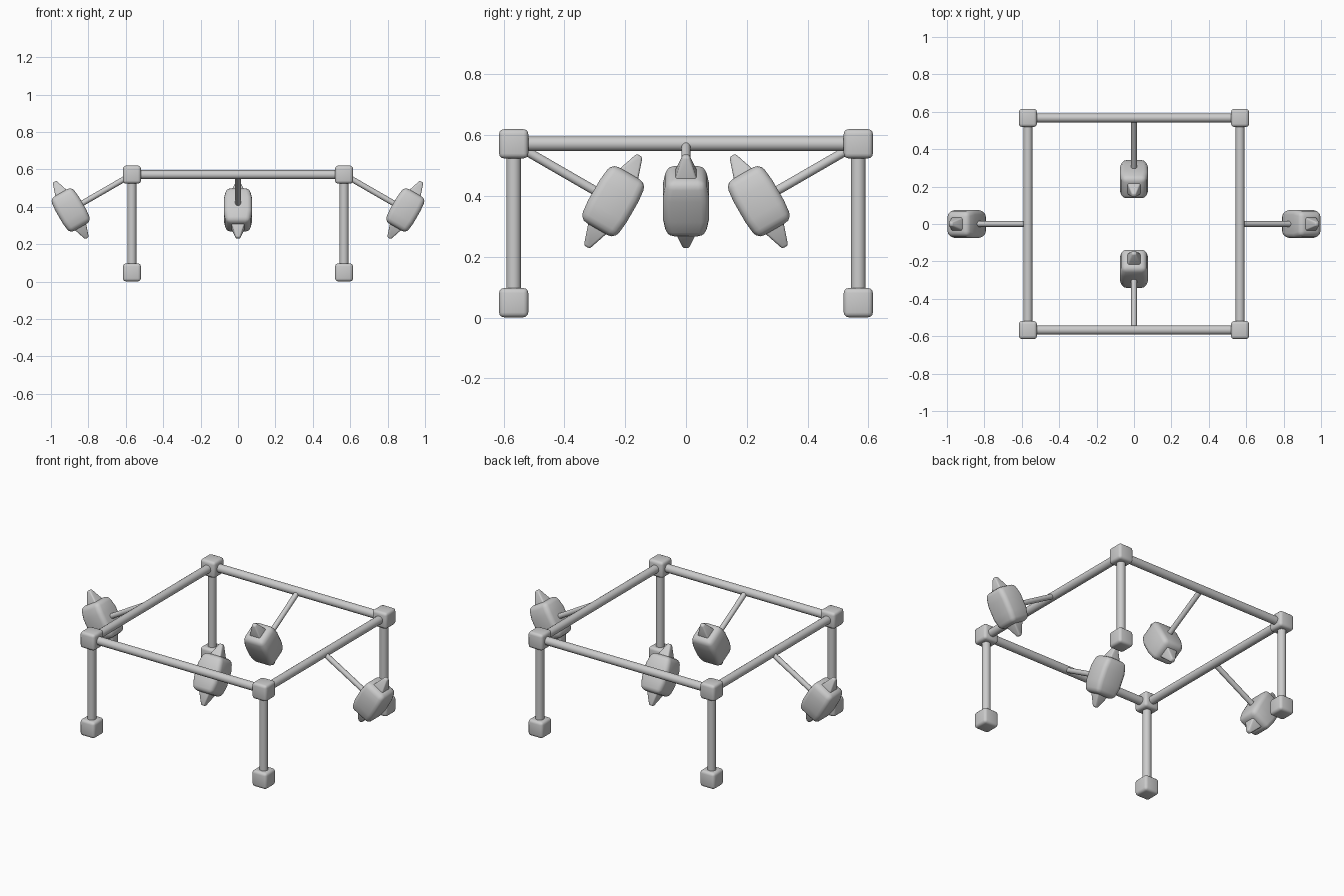
import bpy, bmesh, math
from mathutils import Matrix, Vector

if "Cube" in bpy.data.objects:
    bpy.data.objects.remove(bpy.data.objects["Cube"])

grey = bpy.data.materials.new("light_grey")
grey.diffuse_color = (0.6, 0.6, 0.6, 1)
grey.use_nodes = True
grey.node_tree.nodes["Principled BSDF"].inputs["Base Color"].default_value = grey.diffuse_color

SPAN = 0.567      # distance of frame bars from the centre
TOP = 0.572       # height of the frame bars
FOOT = 0.049      # height of the foot block centres


def finish(name, bm, matrix=Matrix()):
    bmesh.ops.recalc_face_normals(bm, faces=bm.faces)
    mesh = bpy.data.meshes.new(name)
    bm.to_mesh(mesh)
    bm.free()
    mesh.materials.append(grey)
    for p in mesh.polygons:
        p.use_smooth = True
    mesh.set_sharp_from_angle(angle=math.radians(40))
    obj = bpy.data.objects.new(name, mesh)
    obj.matrix_world = matrix
    bpy.context.collection.objects.link(obj)
    return obj


def stack(name, sections, bevel, matrix=Matrix()):
    """Rounded block lofted through rectangles (z, half width, half depth)."""
    bm = bmesh.new()
    rings = [[bm.verts.new((sx * w, sy * d, z))
              for sx, sy in ((-1, -1), (1, -1), (1, 1), (-1, 1))]
             for z, w, d in sections]
    for a, b in zip(rings, rings[1:]):
        for i in range(4):
            j = (i + 1) % 4
            bm.faces.new((a[i], a[j], b[j], b[i]))
    bm.faces.new(rings[0][::-1])
    bm.faces.new(rings[-1])
    bmesh.ops.recalc_face_normals(bm, faces=bm.faces)
    sharp = [e for e in bm.edges if e.calc_face_angle(0) > math.radians(40)]
    bmesh.ops.bevel(bm, geom=sharp, offset=bevel, segments=3, profile=0.5,
                    affect='EDGES', clamp_overlap=True)
    return finish(name, bm, matrix)


def rod(name, a, b, radius):
    a, b = Vector(a), Vector(b)
    bm = bmesh.new()
    bmesh.ops.create_cone(bm, cap_ends=True, segments=16, radius1=radius,
                          radius2=radius, depth=(b - a).length)
    rot = (b - a).to_track_quat('Z', 'Y').to_matrix().to_4x4()
    return finish(name, bm, Matrix.Translation((a + b) / 2) @ rot)


# Corner blocks, feet and legs
H = 0.048
for sx in (-1, 1):
    for sy in (-1, 1):
        x, y = sx * SPAN, sy * SPAN
        for name, z in (("corner_block", TOP), ("foot_block", FOOT)):
            stack(name, [(-H, H, H), (H, H, H)], 0.016,
                  Matrix.Translation((x, y, z)))
        rod("leg", (x, y, FOOT), (x, y, TOP), 0.024)

# Top frame bars
for s in (-1, 1):
    rod("side_bar", (s * SPAN, -SPAN, TOP), (s * SPAN, SPAN, TOP), 0.024)
    rod("cross_bar", (-SPAN, s * SPAN, TOP), (SPAN, s * SPAN, TOP), 0.024)

# Four spiked heads on slanted arms: front and back point in, sides point out
ARM = 0.378
for x, y, turn in ((0, -SPAN, 0), (0, SPAN, 180), (SPAN, 0, -90), (-SPAN, 0, 90)):
    base = (Matrix.Translation((x, y, TOP))
            @ Matrix.Rotation(math.radians(turn), 4, 'Z')
            @ Matrix.Rotation(math.radians(-30), 4, 'X'))
    rod("arm", base @ Vector((0, 0, 0)), base @ Vector((0, ARM, 0)), 0.015)
    m = base @ Matrix.Translation((0, ARM, 0))
    stack("head_body", [(-0.106, 0.064, 0.066), (-0.04, 0.076, 0.073),
                        (0.04, 0.076, 0.073), (0.106, 0.064, 0.066)], 0.026, m)
    for s in (-1, 1):
        stack("head_spike", [(s * 0.085, 0.041, 0.041),
                             (s * 0.174, 0.011, 0.011)], 0.007, m)
